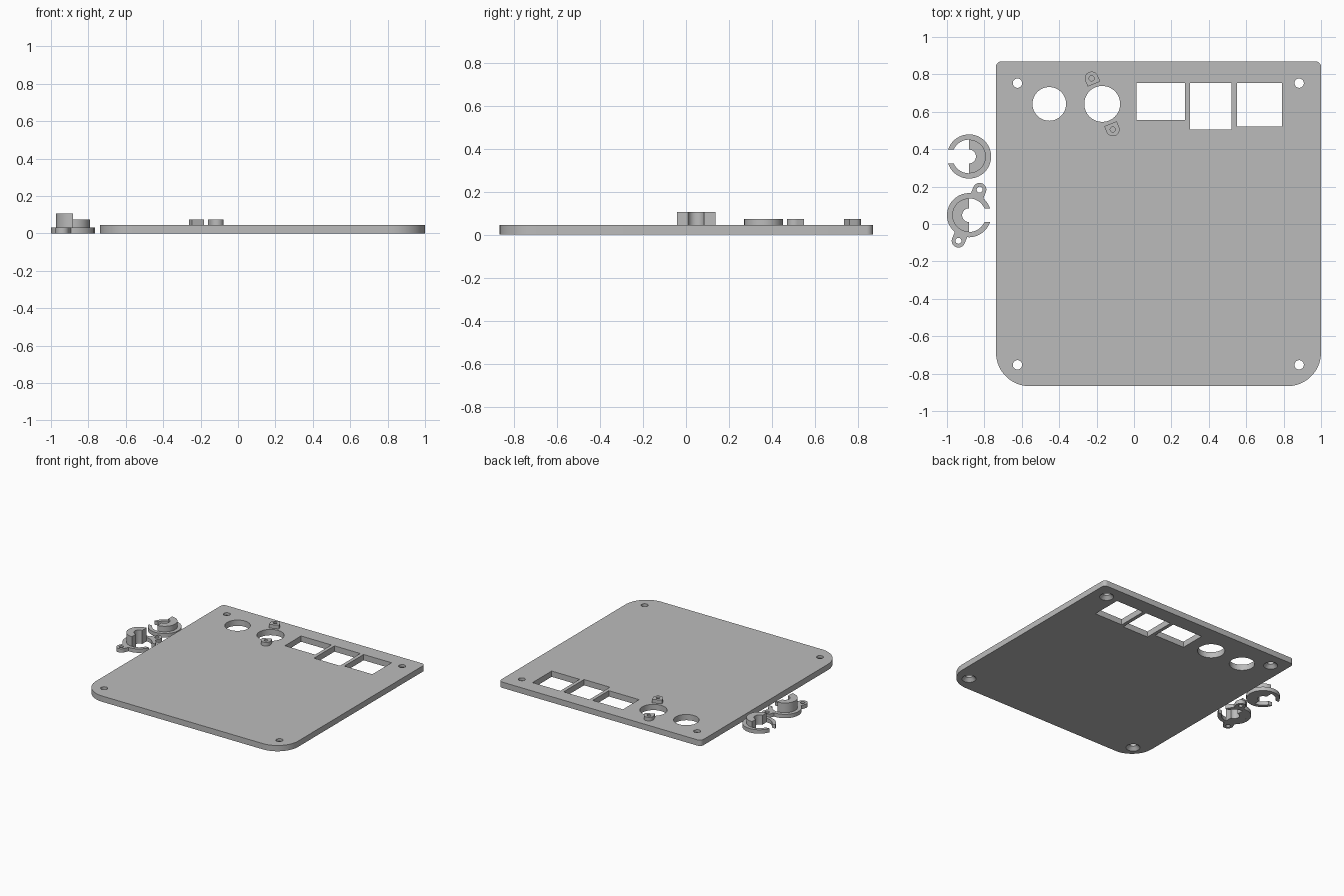
import bpy, bmesh, math
from math import sin, cos, pi, asin

if "Cube" in bpy.data.objects:
    bpy.data.objects.remove(bpy.data.objects["Cube"])

grey = bpy.data.materials.new("plain grey")
grey.diffuse_color = (0.5, 0.5, 0.5, 1)
grey.use_nodes = True
grey.node_tree.nodes["Principled BSDF"].inputs["Base Color"].default_value = grey.diffuse_color
T = 0.045  # panel thickness


def arc(cx, cy, r, a0, a1, n):
    return [(cx + r * cos(a0 + (a1 - a0) * i / n), cy + r * sin(a0 + (a1 - a0) * i / n))
            for i in range(n + 1)]


def circle(cx, cy, r, n=48):
    return arc(cx, cy, r, 0, 2 * pi, n)[:-1]


def rect(x0, x1, y0, y1):
    return [(x0, y0), (x1, y0), (x1, y1), (x0, y1)]


def prism(name, pts, z0, z1, top=None):
    """Extrude an outline; an optional second outline gives a taper."""
    bm = bmesh.new()
    lo = [bm.verts.new((x, y, z0)) for x, y in pts]
    hi = [bm.verts.new((x, y, z1)) for x, y in (top or pts)]
    bm.faces.new(lo[::-1])
    bm.faces.new(hi)
    n = len(pts)
    for i in range(n):
        j = (i + 1) % n
        bm.faces.new((lo[i], lo[j], hi[j], hi[i]))
    bmesh.ops.recalc_face_normals(bm, faces=bm.faces)
    me = bpy.data.meshes.new(name)
    bm.to_mesh(me)
    bm.free()
    me.materials.append(grey)
    ob = bpy.data.objects.new(name, me)
    bpy.context.collection.objects.link(ob)
    return ob


def boolean(ob, other, op="DIFFERENCE"):
    mod = ob.modifiers.new("bool", "BOOLEAN")
    mod.operation, mod.solver, mod.object = op, "EXACT", other
    bpy.context.view_layer.objects.active = ob
    bpy.ops.object.modifier_apply(modifier=mod.name)
    bpy.data.objects.remove(other, do_unlink=True)


def c_shape(cx, cy, ro, ri, facing, gap):
    """Ring outline with a parallel-sided gap opening in the facing direction."""
    a, b = asin(gap / ro), asin(gap / ri)
    return (arc(cx, cy, ro, facing + a, facing + 2 * pi - a, 56)
            + arc(cx, cy, ri, facing + 2 * pi - b, facing + b, 48))


def half_ring(cx, cy, ro, ri, facing):
    return (arc(cx, cy, ro, facing - pi / 2, facing + pi / 2, 32)
            + arc(cx, cy, ri, facing + pi / 2, facing - pi / 2, 24))


def tab(cx, cy, ang, dist, inner, r):
    """Round-ended tab pointing away from a centre, square at its inner end."""
    ux, uy = cos(ang), sin(ang)
    px, py = cx + ux * dist, cy + uy * dist
    pts = arc(px, py, r, ang - pi / 2, ang + pi / 2, 20)
    for s in (1, -1):
        pts.append((cx + ux * inner - uy * s * r, cy + uy * inner + ux * s * r))
    return pts, (px, py)


# Panel: small corner radii at the back, large ones at the front
X0, X1, Y0, Y1, RB, RF = -0.738, 1.0, -0.867, 0.87, 0.03, 0.18
outline = (arc(X1 - RB, Y1 - RB, RB, 0, pi / 2, 8)
           + arc(X0 + RB, Y1 - RB, RB, pi / 2, pi, 8)
           + arc(X0 + RF, Y0 + RF, RF, pi, 1.5 * pi, 20)
           + arc(X1 - RF, Y0 + RF, RF, 1.5 * pi, 2 * pi, 20))
panel = prism("panel", outline, 0, T)

# Instrument openings
openings = [circle(-0.453, 0.642, 0.09), circle(-0.17, 0.642, 0.096),
            rect(0.013, 0.273, 0.557, 0.755), rect(0.30, 0.522, 0.505, 0.755),
            rect(0.55, 0.79, 0.52, 0.755)]
for o in openings:
    boolean(panel, prism("cutter", o, -0.1, 0.2))

# Screw holes, countersunk from below
for x in (-0.623, 0.883):
    for y in (-0.753, 0.753):
        boolean(panel, prism("cutter", circle(x, y, 0.025, 32), -0.1, 0.2))
        boolean(panel, prism("cutter", circle(x, y, 0.052, 32), -0.002, 0.025,
                             circle(x, y, 0.025, 32)))

# Screw bosses beside the second round opening
TILT = math.radians(112.5)
parts = [panel]
for i, ang in enumerate((TILT, TILT + pi)):
    pts, (px, py) = tab(-0.17, 0.642, ang, 0.148, 0.115, 0.036)
    boss = prism(f"screw_boss_{i + 1}", pts, T, 0.073)
    boolean(boss, prism("cutter", circle(px, py, 0.014, 24), 0, 0.2))
    parts.append(boss)

# Plain collar: flat open ring with a raised half sleeve
cx, cy = -0.882, 0.361
parts.append(prism("plain_collar_ring", c_shape(cx, cy, 0.118, 0.09, pi, 0.037), 0, 0.03))
parts.append(prism("plain_collar_sleeve", half_ring(cx, cy, 0.09, 0.037, 0), 0, 0.073))

# Eared collar: same idea, mirrored, taller, with two screw ears
cx, cy = -0.882, 0.047
ring = prism("eared_collar_ring", c_shape(cx, cy, 0.118, 0.09, 0, 0.037), 0, 0.03)
for ang in (math.radians(67.5), math.radians(247.5)):
    pts, (px, py) = tab(cx, cy, ang, 0.148, 0.104, 0.036)
    boolean(ring, prism("ear", pts, 0, 0.03), "UNION")
    boolean(ring, prism("cutter", circle(px, py, 0.016, 24), -0.1, 0.2))
parts.append(ring)
parts.append(prism("eared_collar_sleeve", half_ring(cx, cy, 0.09, 0.037, pi), 0, 0.105))

# Smooth the curved walls, keep edges sharp
bpy.ops.object.select_all(action="DESELECT")
for ob in parts:
    ob.select_set(True)
bpy.context.view_layer.objects.active = panel
bpy.ops.object.shade_smooth_by_angle(angle=math.radians(30))
